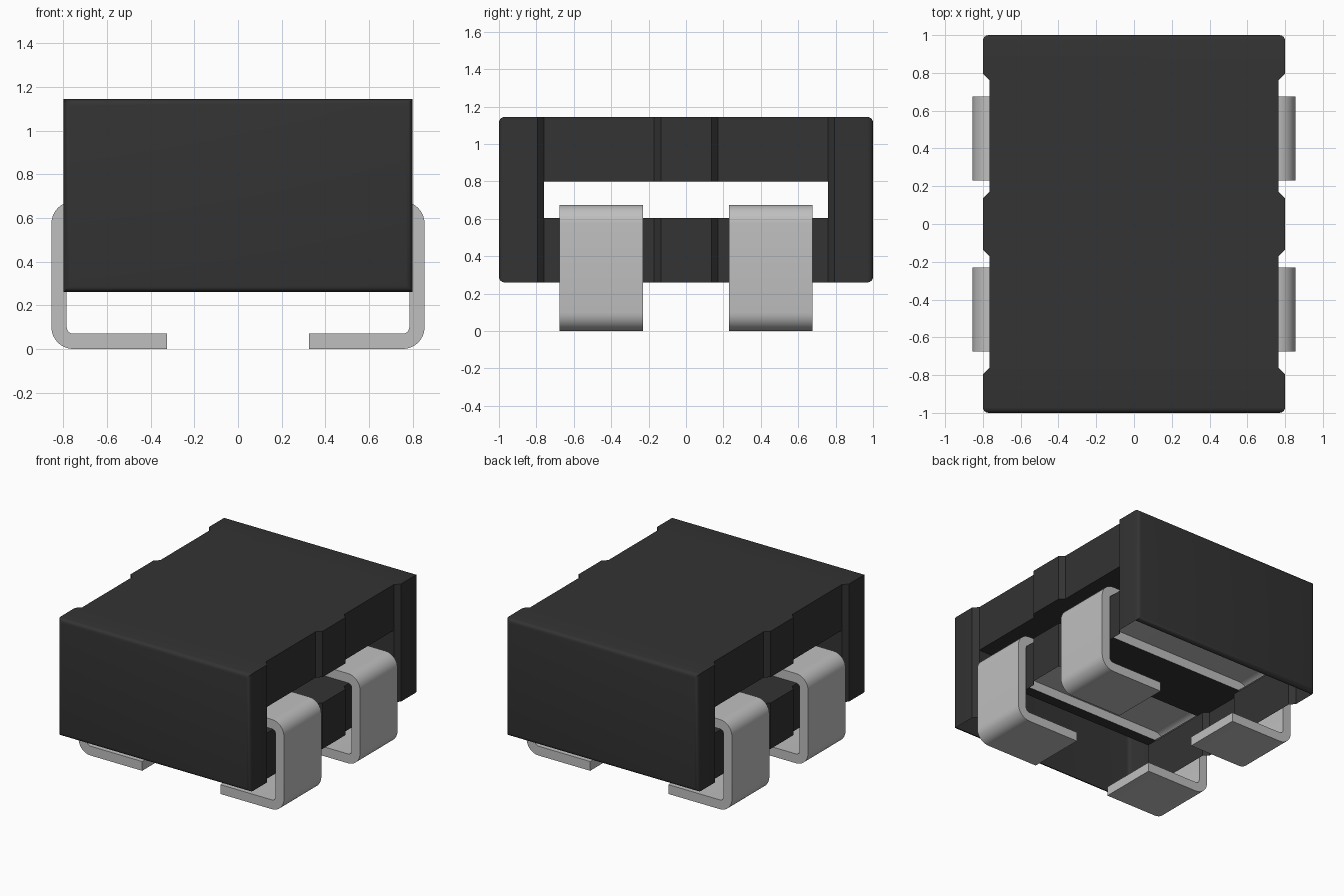
import bpy, bmesh, math

if "Cube" in bpy.data.objects:
    bpy.data.objects.remove(bpy.data.objects["Cube"])

BOTTOM, TOP = 0.26, 1.145
FLOOR, CEILING = 0.605, 0.80
LEAD_IN, LEAD_OUT = 0.23, 0.675
THICK, REACH = 0.07, 0.855


def material(name, value, metallic, rough):
    m = bpy.data.materials.new(name)
    m.use_nodes = True
    m.diffuse_color = (value, value, value, 1)
    node = m.node_tree.nodes["Principled BSDF"]
    node.inputs["Base Color"].default_value = (value, value, value, 1)
    node.inputs["Metallic"].default_value = metallic
    node.inputs["Roughness"].default_value = rough
    return m


def prism(points, vector):
    """Closed solid made by extruding a flat outline."""
    bm = bmesh.new()
    face = bm.faces.new([bm.verts.new(p) for p in points])
    ext = bmesh.ops.extrude_face_region(bm, geom=[face], use_keep_orig=True)
    moved = [g for g in ext["geom"] if isinstance(g, bmesh.types.BMVert)]
    bmesh.ops.translate(bm, vec=vector, verts=moved)
    bmesh.ops.recalc_face_normals(bm, faces=bm.faces)
    return bm


def finish(bm, name, mat):
    mesh = bpy.data.meshes.new(name)
    bm.to_mesh(mesh)
    bm.free()
    ob = bpy.data.objects.new(name, mesh)
    bpy.context.collection.objects.link(ob)
    mesh.materials.append(mat)
    return ob


def activate(ob):
    bpy.ops.object.select_all(action="DESELECT")
    ob.select_set(True)
    bpy.context.view_layer.objects.active = ob


def arc(cx, cz, r, start, end, n=8):
    return [(cx + r * math.cos(math.radians(start + (end - start) * i / n)),
             cz + r * math.sin(math.radians(start + (end - start) * i / n)))
            for i in range(n + 1)]


black = material("black_core", 0.033, 0, 0.6)
silver = material("silver_metal", 0.52, 0, 0.45)

# Core block: notched outline with rounded ends
quarter = [(0.80, 0.135), (0.765, 0.17), (0.765, 0.76), (0.80, 0.795), (0.80, 1.0)]
side = [(x, -y) for x, y in reversed(quarter)] + quarter
outline = side + [(-x, -y) for x, y in side]
bm = prism([(x, y, BOTTOM) for x, y in outline], (0, 0, TOP - BOTTOM))
ends = [e for e in bm.edges if all(abs(v.co.y) > 0.999 for v in e.verts)]
bmesh.ops.bevel(bm, geom=ends, offset=0.03, segments=4, profile=0.5, affect="EDGES")
core = finish(bm, "core_block", black)

# Through slot cut across the core
ring = [(-1, y, z) for y, z in ((-0.76, FLOOR), (0.76, FLOOR), (0.76, CEILING), (-0.76, CEILING))]
cutter = finish(prism(ring, (2, 0, 0)), "slot_cutter", black)
cutter.hide_render = True
cut = core.modifiers.new("slot", "BOOLEAN")
cut.operation = "DIFFERENCE"
cut.solver = "EXACT"
cut.object = cutter
activate(core)
bpy.ops.object.modifier_apply(modifier=cut.name)
bpy.data.objects.remove(cutter)

# Open underside, and slot floor opened beneath the metal bands
bm = bmesh.new()
bm.from_mesh(core.data)


def floor_faces():
    return [f for f in bm.faces if f.normal.z > 0.99
            and abs(f.calc_center_median().z - FLOOR) < 0.01]


for y in (-LEAD_OUT, -LEAD_IN, LEAD_IN, LEAD_OUT):
    faces = floor_faces()
    geom = set(faces)
    for f in faces:
        geom.update(f.edges)
        geom.update(f.verts)
    bmesh.ops.bisect_plane(bm, geom=list(geom), plane_co=(0, y, 0), plane_no=(0, 1, 0))
gone = [f for f in floor_faces()
        if all(LEAD_IN - 0.001 < abs(v.co.y) < LEAD_OUT + 0.001 for v in f.verts)]
gone += [f for f in bm.faces if f.normal.z < -0.999
         and f.calc_center_median().z < BOTTOM + 0.001]
bmesh.ops.delete(bm, geom=gone, context="FACES")
bm.to_mesh(core.data)
bm.free()
activate(core)
bpy.ops.object.shade_smooth_by_angle(angle=math.radians(30))

# Metal bands: each runs through the slot and folds under into two feet
R, r = 0.10, 0.03
inner = REACH - THICK
outer_half = ([(0.325, 0.0)] + arc(REACH - R, R, R, -90, 0)
              + arc(REACH - R, LEAD_OUT - R, R, 0, 90))
inner_half = (arc(inner - r, FLOOR - r, r, 90, 0, 5)
              + arc(inner - r, THICK + r, r, 0, -90, 5) + [(0.325, THICK)])
mirror = lambda pts: [(-x, z) for x, z in reversed(pts)]
profile = outer_half + mirror(outer_half) + mirror(inner_half) + inner_half
for name, y in (("front_band", -LEAD_OUT), ("back_band", LEAD_IN)):
    bm = prism([(x, y, z) for x, z in profile], (0, LEAD_OUT - LEAD_IN, 0))
    under = [f for f in bm.faces if f.normal.z < -0.99
             and abs(f.calc_center_median().z - FLOOR) < 0.002
             and abs(f.calc_center_median().x) < 0.1]
    bmesh.ops.delete(bm, geom=under, context="FACES")
    band = finish(bm, name, silver)
    activate(band)
    bpy.ops.object.shade_smooth_by_angle(angle=math.radians(30))
